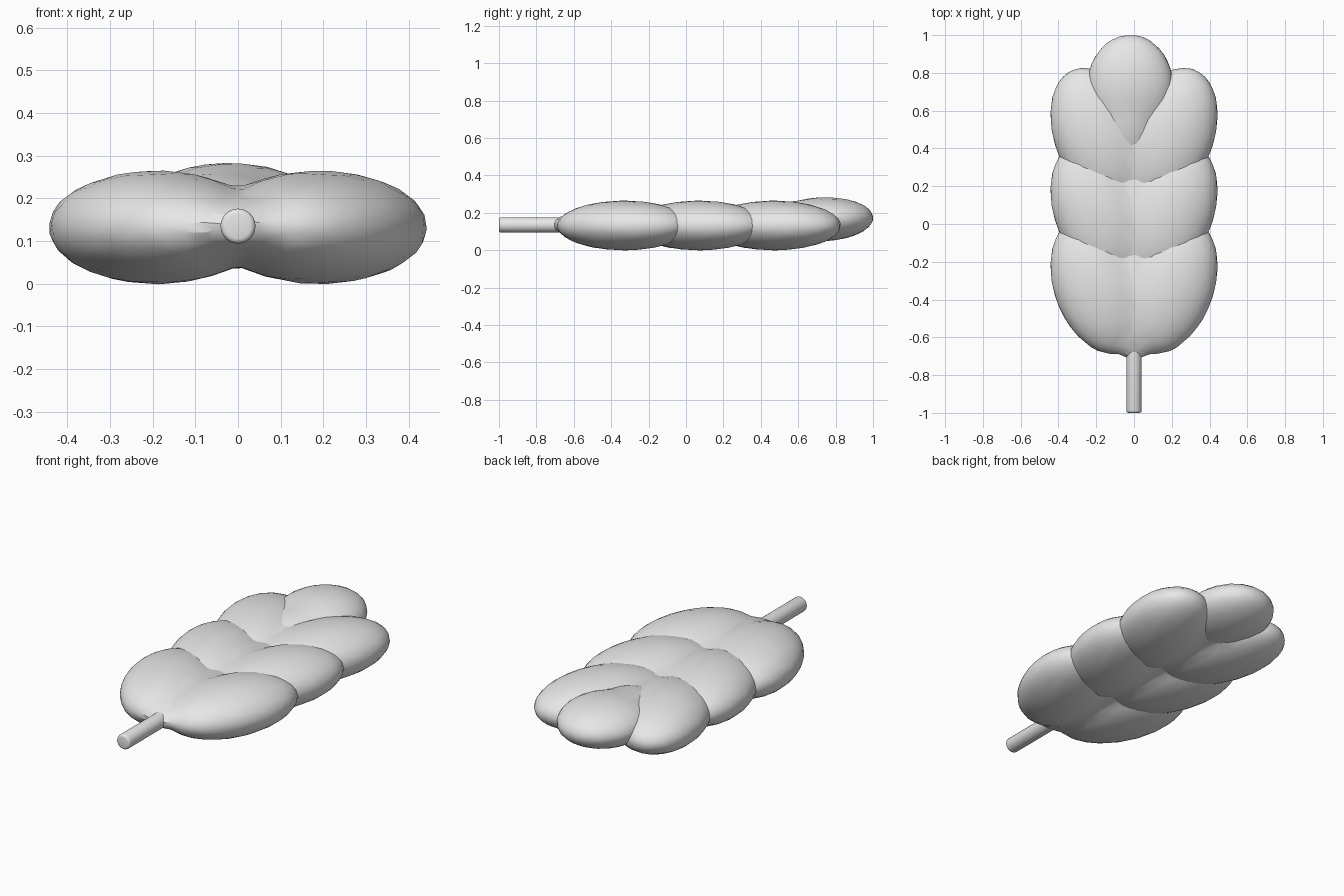
import bpy, bmesh, math
from mathutils import Matrix, Vector

cube = bpy.data.objects.get("Cube")
if cube:
    bpy.data.objects.remove(cube, do_unlink=True)

grey = bpy.data.materials.new("light grey")
grey.use_nodes = True
colour = (0.8, 0.8, 0.8, 1)
grey.diffuse_color = colour
grey.node_tree.nodes["Principled BSDF"].inputs["Base Color"].default_value = colour


def ellipsoid(bm, centre, radii, yaw=0, pitch=0):
    """Add an ellipsoid, tilted about z (yaw) and x (pitch)."""
    turn = Matrix.Rotation(math.radians(yaw), 4, 'Z') @ Matrix.Rotation(math.radians(pitch), 4, 'X')
    scale = Matrix.Diagonal(Vector((*radii, 1)))
    bmesh.ops.create_icosphere(bm, subdivisions=4, radius=1,
                               matrix=Matrix.Translation(centre) @ turn @ scale)


def finish(bm, name):
    mesh = bpy.data.meshes.new(name)
    bm.to_mesh(mesh)
    bm.free()
    mesh.materials.append(grey)
    obj = bpy.data.objects.new(name, mesh)
    bpy.context.collection.objects.link(obj)
    return obj


def shade(obj, angle):
    bpy.ops.object.select_all(action='DESELECT')
    obj.select_set(True)
    bpy.context.view_layer.objects.active = obj
    bpy.ops.object.shade_smooth_by_angle(angle=math.radians(angle))


def soften(obj, ratio):
    """Melt overlapping lobes together, then thin to broad facets."""
    remesh = obj.modifiers.new("Melt", 'REMESH')
    remesh.mode = 'VOXEL'
    remesh.voxel_size = 0.016
    smooth = obj.modifiers.new("Soften", 'SMOOTH')
    smooth.factor = 0.5
    smooth.iterations = 10
    thin = obj.modifiers.new("Facets", 'DECIMATE')
    thin.ratio = ratio
    bpy.context.view_layer.update()
    baked = bpy.data.meshes.new_from_object(
        obj.evaluated_get(bpy.context.evaluated_depsgraph_get()))
    obj.modifiers.clear()
    obj.data = baked
    shade(obj, 25)


# Three heart-shaped pairs of grains stacked along the ear
for i, name in enumerate(("lower_grains", "middle_grains", "upper_grains")):
    bm = bmesh.new()
    y = -0.33 + 0.4 * i
    for side in (-1, 1):
        ellipsoid(bm, (0.19 * side, y, 0.132), (0.235, 0.375, 0.133), yaw=-20 * side)
    ellipsoid(bm, (0, y - 0.03, 0.135), (0.2, 0.36, 0.09))
    soften(finish(bm, name), 0.07)

# Single grain at the tip, leaning up towards the back
bm = bmesh.new()
ellipsoid(bm, (-0.02, 0.73, 0.165), (0.23, 0.275, 0.118), pitch=2)
ellipsoid(bm, (-0.03, 0.6, 0.16), (0.17, 0.3, 0.105), pitch=4)
soften(finish(bm, "tip_grain"), 0.1)

# Round stem with a softened end
bm = bmesh.new()
bmesh.ops.create_cone(bm, cap_ends=True, segments=24, radius1=0.041, radius2=0.041, depth=0.4,
                      matrix=Matrix.Translation((0, -0.8, 0.135)) @ Matrix.Rotation(math.pi / 2, 4, 'X'))
rim = [e for e in bm.edges if all(v.co.y < -0.99 for v in e.verts)]
bmesh.ops.bevel(bm, geom=rim, offset=0.012, segments=3, profile=0.5, affect='EDGES')
shade(finish(bm, "stem"), 40)
